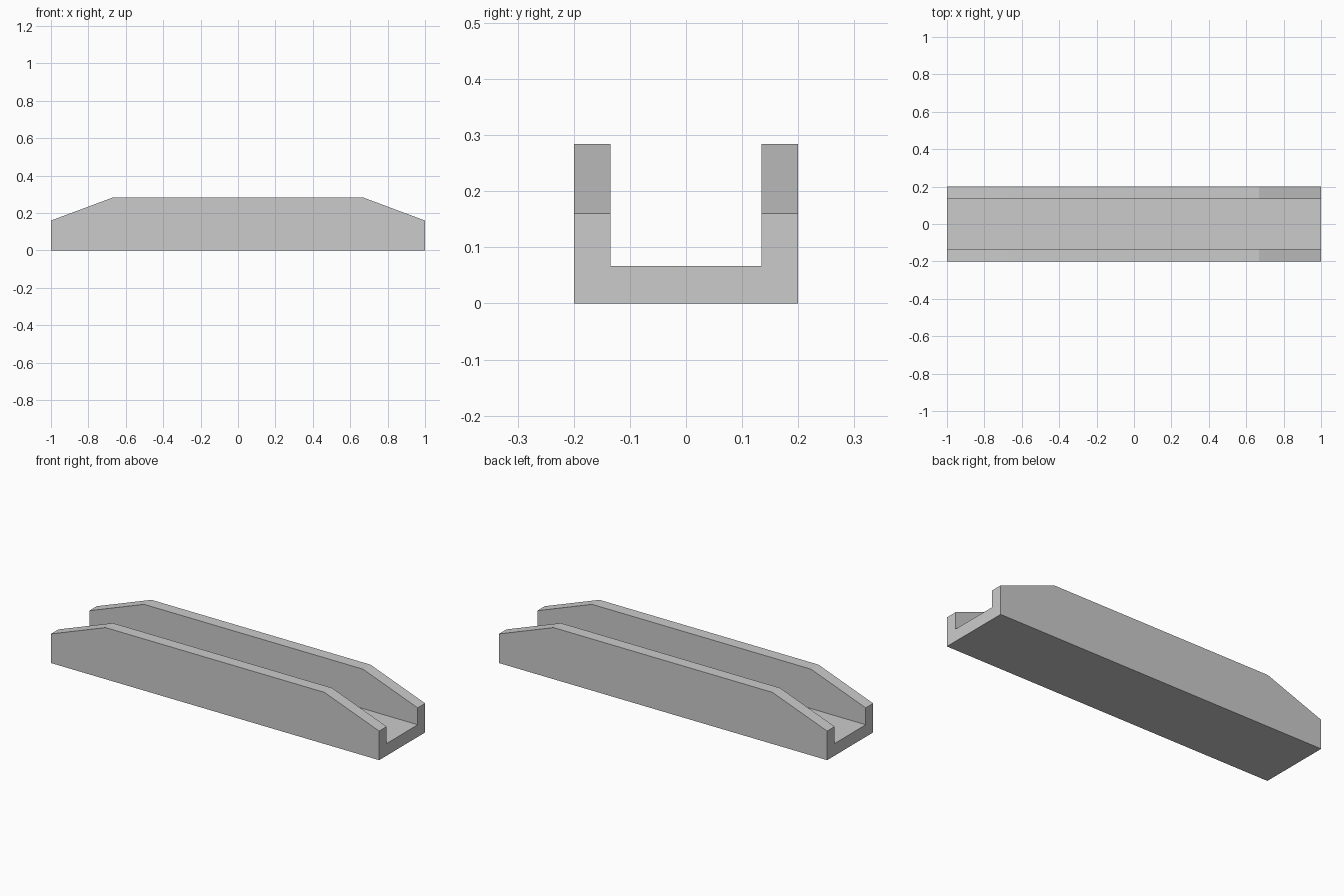
import bpy, bmesh

if "Cube" in bpy.data.objects:
    bpy.data.objects.remove(bpy.data.objects["Cube"])

HALF_WIDTH, INNER, FLOOR = 0.2, 0.135, 0.067
LOW, HIGH = 0.16, 0.284

# Stations along the length: x position and wall height
stations = [(-1, LOW), (-0.667, HIGH), (0.667, HIGH), (1, LOW)]


def u_section(x, top):
    half = [(HALF_WIDTH, 0), (HALF_WIDTH, top), (INNER, top), (INNER, FLOOR)]
    loop = half + [(-y, z) for y, z in reversed(half)]
    return [(x, y, z) for y, z in loop]


# Channel: U section lofted along x, walls taper down at both ends
bm = bmesh.new()
rings = [[bm.verts.new(p) for p in u_section(x, top)] for x, top in stations]
for a, b in zip(rings, rings[1:]):
    for i in range(8):
        j = (i + 1) % 8
        bm.faces.new((a[i], a[j], b[j], b[i]))

# End caps
bm.faces.new(rings[0])
bm.faces.new(rings[-1])

# Merge the flat faces of the sides, floor and underside
bmesh.ops.recalc_face_normals(bm, faces=bm.faces)
bmesh.ops.dissolve_limit(bm, angle_limit=0.01, verts=bm.verts, edges=bm.edges)

mesh = bpy.data.meshes.new("channel")
bm.to_mesh(mesh)
bm.free()
channel = bpy.data.objects.new("channel", mesh)
bpy.context.collection.objects.link(channel)
